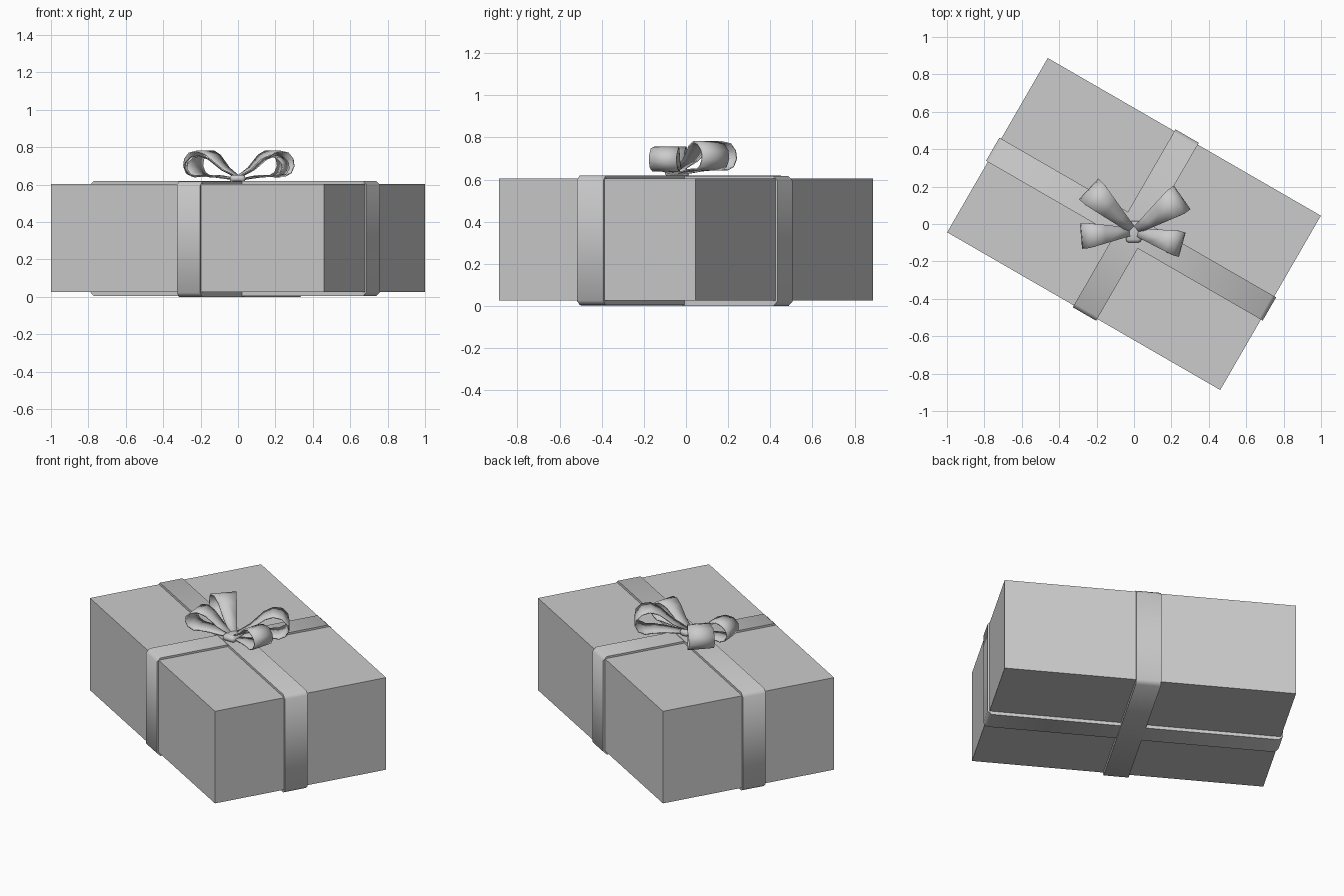
import bpy, bmesh, math
from mathutils import Vector, Matrix

old = bpy.data.objects.get("Cube")
if old:
    bpy.data.objects.remove(old, do_unlink=True)

# One plain grey for the whole gift
grey = bpy.data.materials.new("plain grey")
grey.use_nodes = True
COLOUR = (0.6, 0.6, 0.6, 1)
grey.diffuse_color = COLOUR
grey.node_tree.nodes["Principled BSDF"].inputs["Base Color"].default_value = COLOUR

TURN = Matrix.Rotation(math.radians(-30), 4, 'Z')
BOX_X, BOX_Y, BOX_LOW, BOX_TOP = 0.843, 0.538, 0.025, 0.604


def finish(name, bm, matrix=Matrix(), smooth=None):
    bmesh.ops.recalc_face_normals(bm, faces=bm.faces)
    mesh = bpy.data.meshes.new(name)
    bm.to_mesh(mesh)
    bm.free()
    mesh.materials.append(grey)
    obj = bpy.data.objects.new(name, mesh)
    bpy.context.collection.objects.link(obj)
    obj.matrix_world = matrix
    if smooth:
        bpy.ops.object.select_all(action='DESELECT')
        obj.select_set(True)
        bpy.context.view_layer.objects.active = obj
        bpy.ops.object.shade_smooth_by_angle(angle=math.radians(smooth))
    return obj


# Box
bm = bmesh.new()
bmesh.ops.create_cube(bm, size=1)
bmesh.ops.scale(bm, verts=bm.verts, vec=(2 * BOX_X, 2 * BOX_Y, BOX_TOP - BOX_LOW))
bmesh.ops.translate(bm, verts=bm.verts, vec=(0, 0, (BOX_TOP + BOX_LOW) / 2))
finish("gift_box", bm, TURN)


# Wrapping bands: chamfered rectangle outline extruded across its width
def band(name, half, low, high, side_a, side_b, matrix):
    c = 0.022
    outline = [(-half + c, low), (half - c, low), (half, low + c), (half, high - c),
               (half - c, high), (-half + c, high), (-half, high - c), (-half, low + c)]
    bm = bmesh.new()
    face = bm.faces.new([bm.verts.new((x, side_a, z)) for x, z in outline])
    out = bmesh.ops.extrude_face_region(bm, geom=[face])["geom"]
    bmesh.ops.translate(bm, verts=[g for g in out if isinstance(g, bmesh.types.BMVert)],
                        vec=(0, side_b - side_a, 0))
    finish(name, bm, matrix, 50)


band("long_band", BOX_X + 0.011, 0.004, 0.619, -0.103, 0.04, TURN)
band("short_band", BOX_Y + 0.011, 0.0, 0.616, -0.083, 0.061,
     TURN @ Matrix.Rotation(math.radians(90), 4, 'Z'))


# Bow loops: teardrop path swept with a width that grows outwards
LOOP = [(0.0, 0.09), (0.3, 0.42), (0.55, 0.86), (0.72, 1.0), (0.88, 0.93), (0.98, 0.72),
        (1.0, 0.48), (0.94, 0.25), (0.82, 0.14), (0.65, 0.16), (0.4, 0.12), (0.0, 0.0)]


def bow_loop(name, tip, height, width):
    direction = Vector((tip[0], tip[1] + 0.04, 0))
    angle = math.atan2(direction.y, direction.x)
    bm = bmesh.new()
    rows = []
    for along, up in LOOP:
        half = 0.018 + (width / 2 - 0.018) * min(1, along * 1.15)
        rows.append([bm.verts.new((along * direction.length, side * half, up * height))
                     for side in (-1, 0, 1)])
    for r0, r1 in zip(rows, rows[1:]):
        for i in range(2):
            bm.faces.new((r0[i], r0[i + 1], r1[i + 1], r1[i]))
    place = Matrix.Translation((0, -0.04, 0.624)) @ Matrix.Rotation(angle, 4, 'Z')
    obj = finish(name, bm, place, 60)
    shell = obj.modifiers.new("thickness", 'SOLIDIFY')
    shell.thickness = 0.007
    shell.offset = 0


bow_loop("back_right_loop", (-0.24, 0.185), 0.155, 0.15)
bow_loop("back_left_loop", (0.255, 0.14), 0.155, 0.155)
bow_loop("front_right_loop", (-0.28, -0.065), 0.13, 0.135)
bow_loop("front_left_loop", (0.255, -0.11), 0.13, 0.135)

# Knot
bm = bmesh.new()
bmesh.ops.create_cube(bm, size=1)
bmesh.ops.scale(bm, verts=bm.verts, vec=(0.084, 0.115, 0.04))
bmesh.ops.bevel(bm, geom=bm.edges[:], offset=0.017, segments=2, profile=0.5, affect='EDGES')
finish("bow_knot", bm, Matrix.Translation((-0.002, -0.042, 0.632)), 60)
